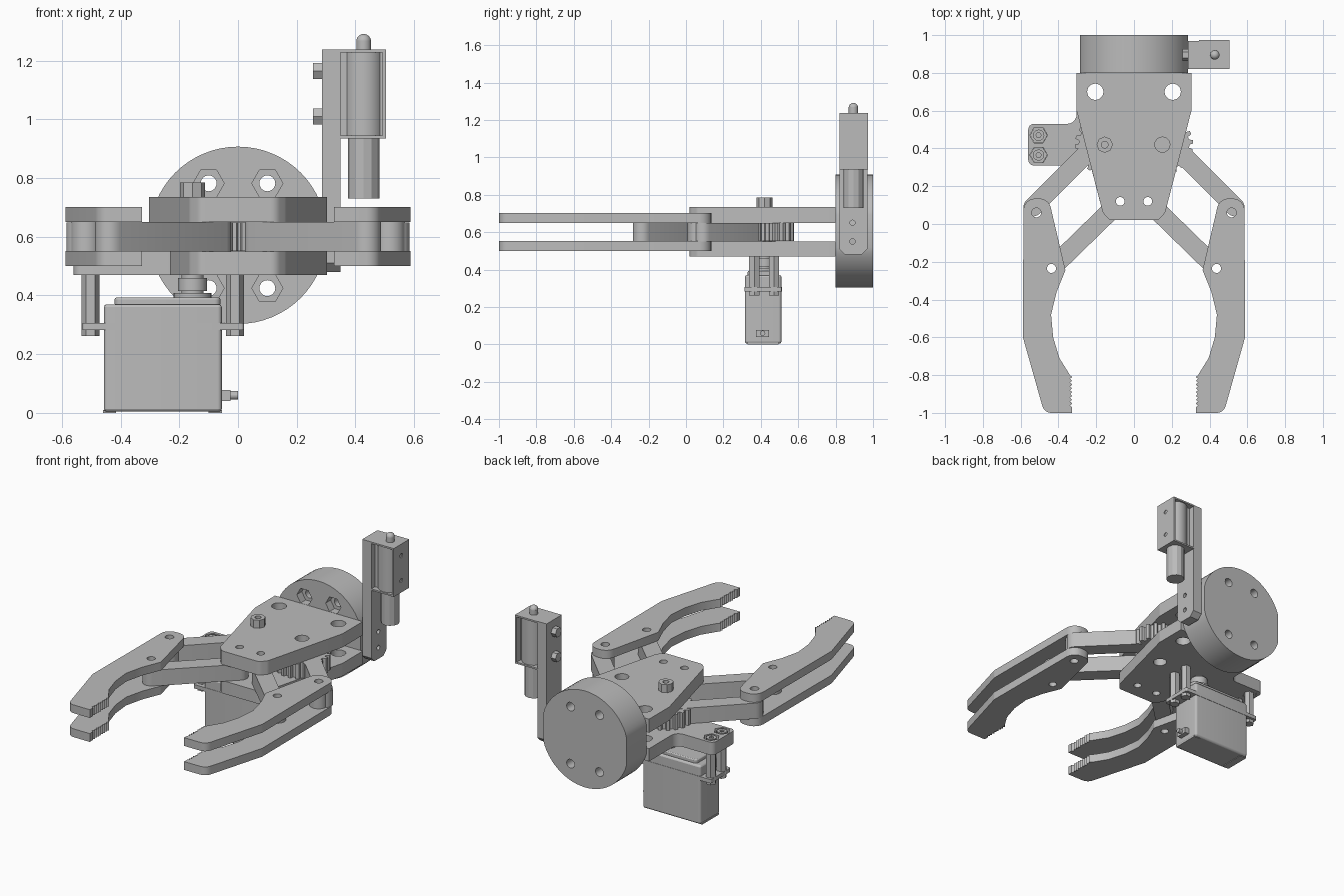
import bpy, bmesh
from math import sin, cos, pi, tan, atan2
from mathutils import Vector

if "Cube" in bpy.data.objects:
    bpy.data.objects.remove(bpy.data.objects["Cube"])

GREY = bpy.data.materials.new("plain grey")
GREY.use_nodes = True
GREY.diffuse_color = (0.5, 0.5, 0.5, 1)
GREY.node_tree.nodes["Principled BSDF"].inputs["Base Color"].default_value = (0.5, 0.5, 0.5, 1)


def ring(x, y, r, n=24, phase=0.0):
    return [(x + r * cos(phase + 2 * pi * i / n), y + r * sin(phase + 2 * pi * i / n)) for i in range(n)]


def rect(x0, x1, y0, y1, r=0.0):
    return fillet([(x0, y0, r), (x1, y0, r), (x1, y1, r), (x0, y1, r)])


def fillet(corners, steps=6):
    """Round each (x, y, radius) corner of a polygon."""
    out = []
    for i, (x, y, r) in enumerate(corners):
        p = Vector((x, y))
        a = (Vector(corners[i - 1][:2]) - p).normalized()
        b = (Vector(corners[(i + 1) % len(corners)][:2]) - p).normalized()
        if r == 0:
            out.append((x, y))
            continue
        half = a.angle(b) / 2
        centre = p + (a + b).normalized() * (r / sin(half))
        d0 = p + a * (r / tan(half)) - centre
        d1 = p + b * (r / tan(half)) - centre
        start = atan2(d0.y, d0.x)
        sweep = (atan2(d1.y, d1.x) - start + pi) % (2 * pi) - pi
        for k in range(steps + 1):
            t = start + sweep * k / steps
            out.append((centre.x + r * cos(t), centre.y + r * sin(t)))
    return out


def capsule(p, q, r):
    """Straight bar outline with round ends."""
    t = atan2(q[1] - p[1], q[0] - p[0])
    out = []
    for c, base in ((p, t + pi / 2), (q, t - pi / 2)):
        out += [(c[0] + r * cos(base + pi * k / 10), c[1] + r * sin(base + pi * k / 10)) for k in range(11)]
    return out


def plate(name, outline, lo, hi, holes=(), axis="Z", flip=1, bevel=0.0):
    """Extrude an outline with holes along an axis."""
    curve = bpy.data.curves.new(name, "CURVE")
    curve.dimensions = "2D"
    curve.fill_mode = "BOTH"
    curve.extrude = (hi - lo) / 2
    for loop in [outline, *holes]:
        spline = curve.splines.new("POLY")
        spline.points.add(len(loop) - 1)
        for point, (u, v) in zip(spline.points, loop):
            point.co = (u, v, 0, 1)
        spline.use_cyclic_u = True
    temp = bpy.data.objects.new("temp", curve)
    bpy.context.collection.objects.link(temp)
    mesh = bpy.data.meshes.new_from_object(temp.evaluated_get(bpy.context.evaluated_depsgraph_get()))
    bpy.data.objects.remove(temp)
    bpy.data.curves.remove(curve)
    bm = bmesh.new()
    bm.from_mesh(mesh)
    for vert in bm.verts:
        u, v, w = vert.co.x, vert.co.y, vert.co.z + (lo + hi) / 2
        vert.co = {"Z": (u * flip, v, w), "Y": (u, w, v), "X": (w, u, v)}[axis]
    bmesh.ops.remove_doubles(bm, verts=bm.verts, dist=0.0001)
    bmesh.ops.dissolve_limit(bm, angle_limit=0.01, verts=bm.verts, edges=bm.edges)
    bmesh.ops.recalc_face_normals(bm, faces=bm.faces)
    bm.to_mesh(mesh)
    bm.free()
    mesh.name = name
    mesh.materials.clear()
    mesh.materials.append(GREY)
    obj = bpy.data.objects.new(name, mesh)
    bpy.context.collection.objects.link(obj)
    if bevel:
        mod = obj.modifiers.new("soft edges", "BEVEL")
        mod.width, mod.segments = bevel, 2
    bpy.ops.object.select_all(action="DESELECT")
    obj.select_set(True)
    bpy.context.view_layer.objects.active = obj
    bpy.ops.object.shade_smooth_by_angle(angle=0.5)
    return obj


# Round mounting base with flats, nut pockets in front and bolt holes behind
disc = [(max(-0.287, min(0.287, x)), z) for x, z in ring(0, 0.605, 0.302, 64)]
bolts = [(x, z) for x in (-0.1, 0.1) for z in (0.425, 0.782)]
plate("base_front", disc, 0.80, 0.85, [ring(x, z, 0.053, 6) for x, z in bolts], "Y")
plate("base_back", disc, 0.85, 1.0, [ring(x, z, 0.027) for x, z in bolts], "Y")

# Palm plates
pivots = [ring(s * 0.073, 0.12, 0.023) for s in (-1, 1)]
mounts = [ring(s * 0.205, 0.70, 0.043) for s in (-1, 1)] + [ring(0.15, 0.42, 0.04)]
right_edge = [(0.13, 0.02, 0.04), (0.165, 0.06, 0.04), (0.304, 0.6, 0.03), (0.304, 0.8, 0)]
left_edge = [(-x, y, r) for x, y, r in reversed(right_edge)]
plate("upper_palm", fillet(right_edge + left_edge), 0.65, 0.735, pivots + mounts)
tab = [(-0.304, 0.8, 0), (-0.304, 0.53, 0.05), (-0.56, 0.53, 0.03), (-0.56, 0.31, 0.03), (-0.23, 0.31, 0)]
pockets = [ring(-0.505, y, 0.047, 6) for y in (0.365, 0.47)]
plate("lower_palm", fillet(right_edge + tab + left_edge[-2:]), 0.47, 0.55, pivots + mounts + pockets)

# Gears, links and paired finger plates on each side
finger = [(-0.585, 0.135, 0.063), (-0.588, -0.6, 0.03), (-0.475, -1.0, 0.05), (-0.327, -1.0, 0)]
teeth = [(-0.327 - 0.012 * (i % 2), -0.97 + 0.01 * i, 0) for i in range(18)]
grip = [(-0.395, -0.71, 0), (-0.428, -0.6, 0), (-0.439, -0.48, 0), (-0.41, -0.36, 0),
        (-0.363, -0.245, 0.01), (-0.452, 0.135, 0.062)]
finger_outline = fillet(finger + teeth + grip)
for side, flip in (("right", 1), ("left", -1)):
    phase = 0 if flip == 1 else pi / 20
    gear = [(-0.155 + r * cos(phase + pi * k / 80), 0.42 + r * sin(phase + pi * k / 80))
            for k in range(160) for r in [0.158 if k % 8 < 4 else 0.138] if k % 4 in (0, 3)]
    plate(side + "_gear", gear, 0.552, 0.648, flip=flip)
    plate(side + "_outer_link", capsule((-0.195, 0.43), (-0.535, 0.09), 0.05), 0.551, 0.649, flip=flip)
    plate(side + "_knuckle", ring(-0.517, 0.06, 0.052), 0.55, 0.65, [ring(-0.517, 0.06, 0.025)], flip=flip)
    plate(side + "_inner_link", capsule((-0.073, 0.12), (-0.437, -0.235), 0.05), 0.55, 0.65,
          [ring(-0.073, 0.12, 0.023), ring(-0.437, -0.235, 0.024)], flip=flip)
    holes = [ring(-0.517, 0.06, 0.025), ring(-0.437, -0.235, 0.024)]
    for level, z in (("lower", 0.50), ("upper", 0.65)):
        plate(f"{side}_{level}_finger", finger_outline, z, z + 0.052, holes, flip=flip)

# Drive shaft, horn and nut
plate("drive_shaft", ring(-0.155, 0.42, 0.038), 0.40, 0.74)
plate("drive_nut", ring(-0.155, 0.42, 0.043, 8), 0.735, 0.785, [ring(-0.155, 0.42, 0.018, 12)])
plate("servo_horn", ring(-0.155, 0.42, 0.05), 0.415, 0.46)
plate("servo_spindle_base", ring(-0.155, 0.42, 0.065), 0.38, 0.408)

# Servo
plate("servo_body", rect(-0.457, -0.055, 0.315, 0.51, 0.015), 0.004, 0.37, bevel=0.01)
plate("servo_cap", rect(-0.42, -0.06, 0.33, 0.495, 0.02), 0.365, 0.393, bevel=0.006)
plate("servo_flange", rect(-0.53, 0.02, 0.313, 0.512, 0.01), 0.282, 0.306)
plate("cable_plug", rect(0.375, 0.445, 0.04, 0.078), -0.06, -0.025, axis="X")
plate("cable", ring(0.41, 0.06, 0.014, 12), -0.03, 0.0, axis="X")
for x in (-0.445, -0.085):
    plate("servo_foot", rect(x - 0.015, x + 0.03, 0.33, 0.495), 0.0, 0.01)
for x in (-0.502, -0.01):
    for y in (0.365, 0.47):
        plate("servo_post", ring(x, y, 0.031, 6), 0.262, 0.475)
for y in (0.365, 0.47):
    plate("tab_nut_seat", ring(-0.505, y, 0.046, 6), 0.472, 0.52)
    plate("tab_screw", ring(-0.505, y, 0.03, 12), 0.47, 0.55, [ring(-0.505, y, 0.014, 6)])

# Side bracket
bracket = fillet([(0.82, 0.48, 0.03), (0.97, 0.48, 0.03), (0.97, 1.238, 0), (0.82, 1.238, 0)], 1)
plate("bracket", bracket, 0.287, 0.35, [ring(0.89, z, 0.014) for z in (0.55, 0.65)], "X")

# Pointer housing and barrel
plate("housing_core", rect(0.348, 0.50, 0.855, 0.935), 0.937, 1.236)
plate("housing_side", rect(0.82, 0.973, 0.935, 1.238), 0.492, 0.505,
      [ring(0.895, z, 0.013) for z in (1.01, 1.165)], "X")
for z in (0.935, 1.228):
    plate("housing_cap", rect(0.345, 0.505, 0.82, 0.973), z, z + 0.01)
plate("barrel", ring(0.428, 0.895, 0.069, 32), 0.94, 1.232)
plate("barrel_nose", ring(0.428, 0.895, 0.054, 12), 0.73, 0.94)
plate("cable_stem", ring(0.428, 0.895, 0.025), 1.235, 1.268)
bpy.ops.mesh.primitive_uv_sphere_add(segments=24, ring_count=12, radius=0.025, location=(0.428, 0.895, 1.266))
dome = bpy.context.object
dome.name = "cable_dome"
dome.data.materials.append(GREY)
bpy.ops.object.shade_smooth_by_angle(angle=0.5)
for z in (1.01, 1.165):
    plate("bracket_screw", ring(0.895, z, 0.031, 6), 0.256, 0.29, axis="X")
